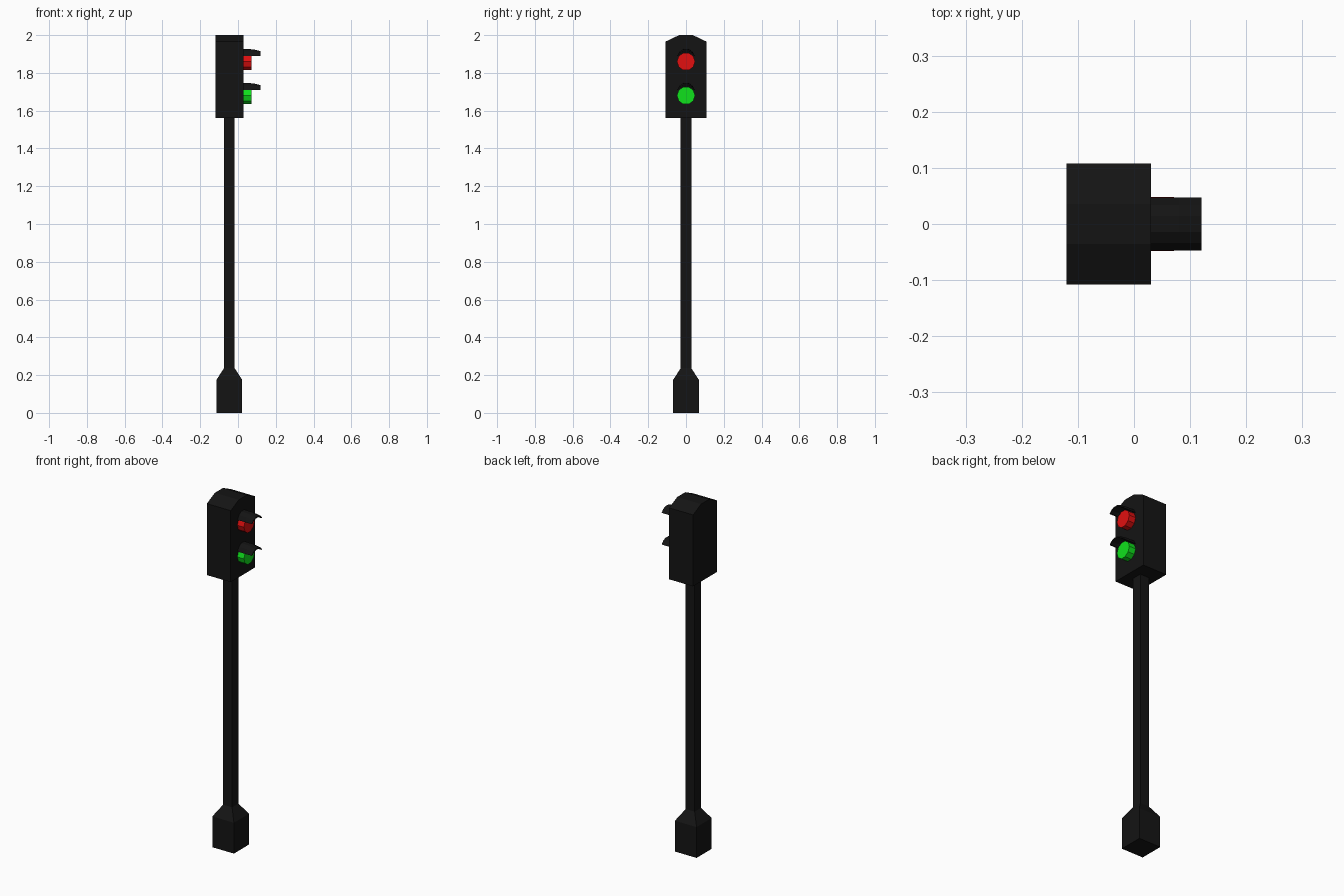
import bpy, bmesh

if "Cube" in bpy.data.objects:
    bpy.data.objects.remove(bpy.data.objects["Cube"])


def material(name, color):
    m = bpy.data.materials.new(name)
    m.diffuse_color = (*color, 1)
    m.use_nodes = True
    m.node_tree.nodes["Principled BSDF"].inputs["Base Color"].default_value = m.diffuse_color
    return m


BLACK = material("black_paint", (0.007, 0.007, 0.007))
RED = material("red_lens", (0.75, 0.005, 0.005))
GREEN = material("green_lens", (0.005, 0.75, 0.012))


def loft(name, rings, mat):
    """Join matching closed rings of points and cap both ends."""
    bm = bmesh.new()
    loops = [[bm.verts.new(p) for p in ring] for ring in rings]
    n = len(loops[0])
    for a, b in zip(loops, loops[1:]):
        for i in range(n):
            j = (i + 1) % n
            bm.faces.new((a[i], a[j], b[j], b[i]))
    bm.faces.new(loops[0])
    bm.faces.new(loops[-1])
    bmesh.ops.recalc_face_normals(bm, faces=bm.faces)
    me = bpy.data.meshes.new(name)
    bm.to_mesh(me)
    bm.free()
    me.materials.append(mat)
    ob = bpy.data.objects.new(name, me)
    bpy.context.collection.objects.link(ob)
    return ob


def square(half, z, cx=-0.046):
    return [(cx + sx * half, sy * half, z)
            for sx, sy in ((-1, -1), (1, -1), (1, 1), (-1, 1))]


def mirrored(half):
    """Mirror a half profile of (y, z), listed from the side to the middle."""
    return half + [(-y, z) for y, z in reversed(half) if y > 0]


# Square foot tapering into the square pole
loft("base", [square(0.068, 0), square(0.068, 0.175), square(0.028, 0.237)], BLACK)
loft("pole", [square(0.028, 0.237), square(0.028, 1.56)], BLACK)

# Signal housing with an arched top
housing = mirrored([(0.108, 1.56), (0.108, 1.966), (0.036, 2.0)])
loft("signal_housing", [[(x, y, z) for y, z in housing] for x in (-0.12, 0.03)], BLACK)

# Arched visor section, relative to the lens centre
outer = mirrored([(0.047, 0.03), (0.034, 0.053), (0.014, 0.066)])
inner = mirrored([(0.042, 0.03), (0.030, 0.045), (0.012, 0.056)])
visor = outer + inner[::-1]

for label, z0, mat in (("red", 1.86, RED), ("green", 1.68, GREEN)):
    # Ten-sided lens pointing along +x
    bpy.ops.mesh.primitive_cylinder_add(
        vertices=10, radius=0.048, depth=0.045,
        location=(0.0485, 0, z0), rotation=(0, 1.5707963, 0))
    lens = bpy.context.object
    lens.name = label + "_lens"
    lens.data.materials.append(mat)

    # Visor whose crown dips toward the tip
    rings = []
    for x, flat in ((0.025, 1.0), (0.08, 0.97), (0.12, 0.70)):
        rings.append([(x, y, z0 + 0.03 + (z - 0.03) * flat) for y, z in visor])
    loft(label + "_visor", rings, BLACK)
